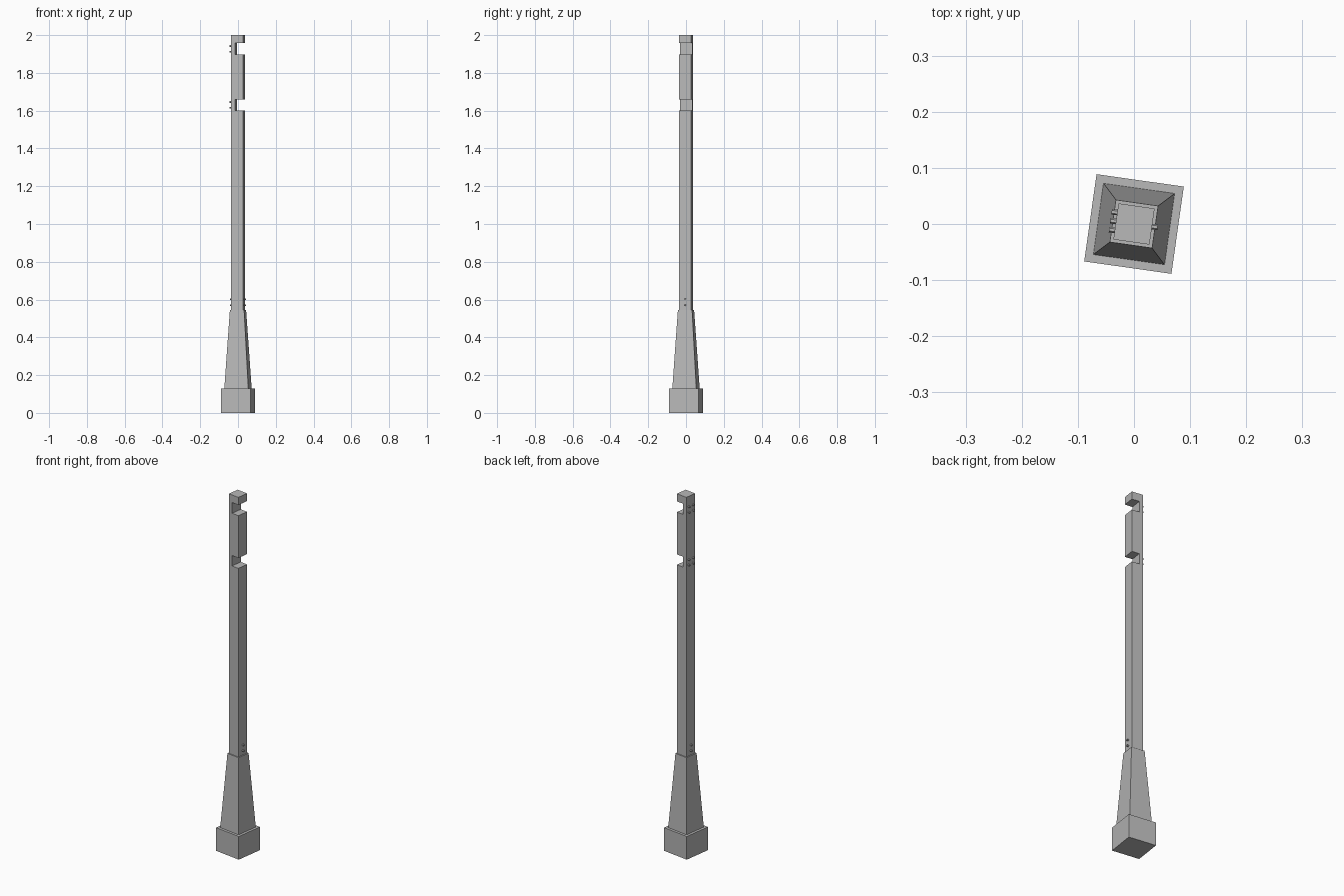
import bpy, bmesh, math
from mathutils import Matrix

cube = bpy.data.objects.get("Cube")
if cube:
    bpy.data.objects.remove(cube)

TURN = Matrix.Rotation(math.radians(-8.1), 4, "Z")
POST = 0.0325                     # half width of the post
NOTCHES = [(1.602, 1.66), (1.897, 1.957)]

concrete = bpy.data.materials.new("light grey concrete")
concrete.use_nodes = True
concrete.diffuse_color = (0.48, 0.48, 0.48, 1)
concrete.node_tree.nodes["Principled BSDF"].inputs["Base Color"].default_value = (0.48, 0.48, 0.48, 1)


def finish(name, bm):
    bmesh.ops.recalc_face_normals(bm, faces=bm.faces)
    bm.transform(TURN)
    mesh = bpy.data.meshes.new(name)
    bm.to_mesh(mesh)
    bm.free()
    mesh.materials.append(concrete)
    obj = bpy.data.objects.new(name, mesh)
    bpy.context.collection.objects.link(obj)


def block(name, half_low, half_high, z0, z1):
    """Square block that may taper towards the top."""
    bm = bmesh.new()
    bmesh.ops.create_cube(bm, size=2)
    for v in bm.verts:
        half = half_high if v.co.z > 0 else half_low
        v.co = (v.co.x * half, v.co.y * half, z1 if v.co.z > 0 else z0)
    finish(name, bm)


def bolt(name, side, y, z):
    """Small hexagonal bolt head standing out of a side face."""
    bm = bmesh.new()
    bmesh.ops.create_cone(bm, cap_ends=True, segments=6, radius1=0.005,
                          radius2=0.005, depth=0.014)
    bm.transform(Matrix.Translation((side * (POST + 0.003), y, z))
                 @ Matrix.Rotation(math.pi / 2, 4, "Y"))
    finish(name, bm)


# Foot and tapered pedestal
block("foot", 0.0785, 0.0785, 0, 0.13)
block("pedestal", 0.064, 0.038, 0.13, 0.545)

# Post: side profile with two notches, extruded across its depth
profile = [(-POST, 0.545), (POST, 0.545)]
for low, high in NOTCHES:
    profile += [(POST, low), (-0.011, low), (-0.011, high), (POST, high)]
profile += [(POST, 2), (-POST, 2)]
bm = bmesh.new()
face = bm.faces.new([bm.verts.new((x, -POST, z)) for x, z in profile])
grown = bmesh.ops.extrude_face_region(bm, geom=[face])["geom"]
moved = [g for g in grown if isinstance(g, bmesh.types.BMVert)]
bmesh.ops.translate(bm, verts=moved, vec=(0, 2 * POST, 0))
finish("post", bm)

# Four bolts behind each notch
for level, (low, high) in zip(("lower", "upper"), NOTCHES):
    for y in (-0.016, 0.016):
        for dz in (-0.015, 0.015):
            bolt(f"{level}_notch_bolt", -1, y, (low + high) / 2 + dz)

# Pairs of bolts just above the pedestal
for side in (-1, 1):
    for z in (0.57, 0.602):
        bolt("pedestal_bolt", side, 0, z)
